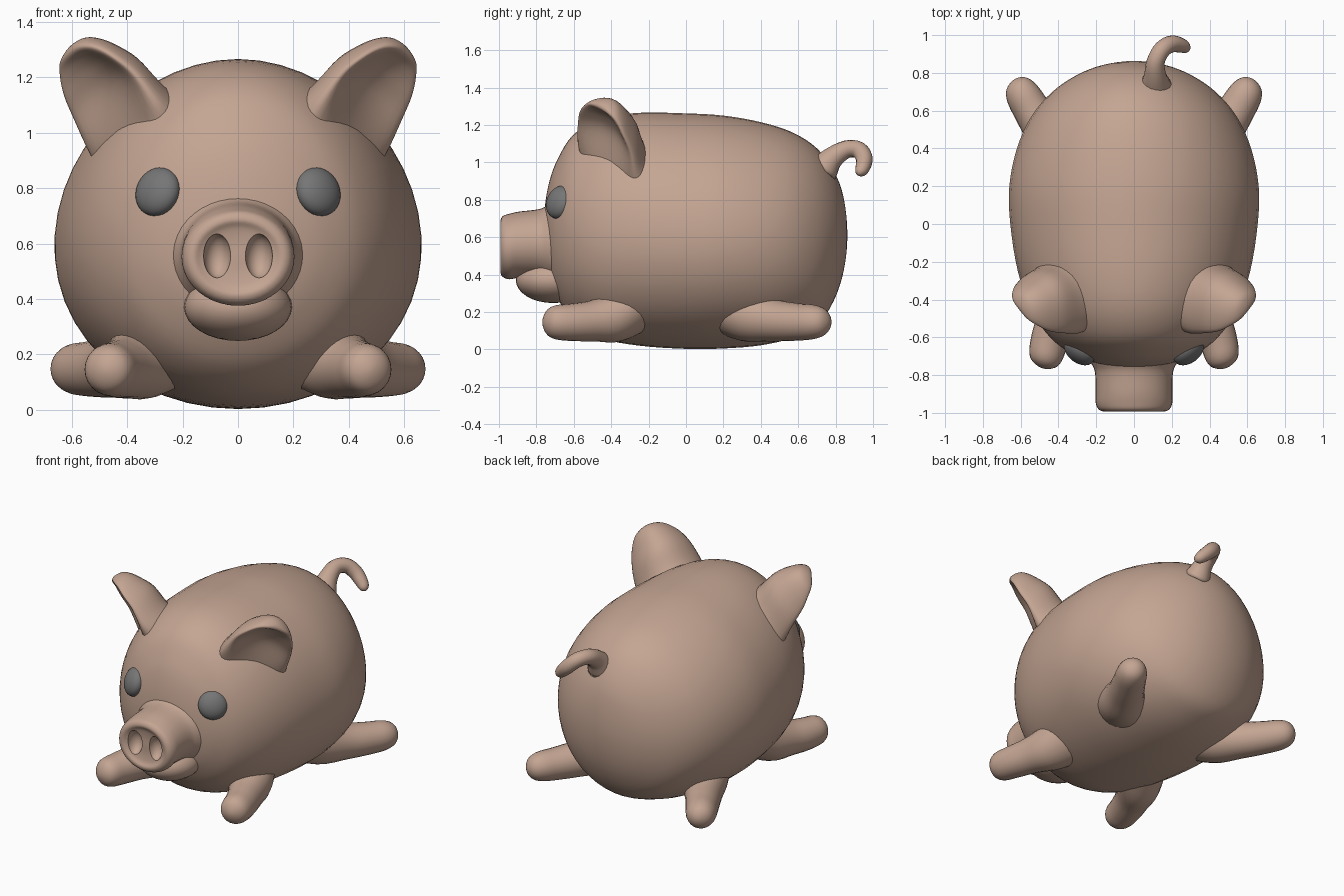
import bpy, bmesh, math
from mathutils import Vector, Matrix

cube = bpy.data.objects.get("Cube")
if cube:
    bpy.data.objects.remove(cube, do_unlink=True)


def make_material(name, colour):
    mat = bpy.data.materials.new(name)
    mat.use_nodes = True
    mat.diffuse_color = (*colour, 1)
    mat.node_tree.nodes["Principled BSDF"].inputs["Base Color"].default_value = (*colour, 1)
    return mat


skin = make_material("dusty pink skin", (0.55, 0.375, 0.29))
grey = make_material("grey eye", (0.18, 0.18, 0.18))


def add_object(name, bm, mat):
    bmesh.ops.recalc_face_normals(bm, faces=bm.faces[:])
    mesh = bpy.data.meshes.new(name)
    bm.to_mesh(mesh)
    bm.free()
    mesh.materials.append(mat)
    obj = bpy.data.objects.new(name, mesh)
    bpy.context.collection.objects.link(obj)
    mesh.shade_smooth()
    return obj


def resample(stations, steps):
    """Smooth spline through stations (x, y, z, radius_u, radius_v, bend)."""
    def ghost(end, inner):
        if end[3] < 0.01:           # closed pole: mirror the radii for a round tip
            return [*inner[:3], -inner[3], -inner[4], inner[5]]
        return [2 * a - b for a, b in zip(end, inner)]
    pts = [ghost(stations[0], stations[1]), *stations, ghost(stations[-1], stations[-2])]
    out = []
    for p0, p1, p2, p3 in zip(pts, pts[1:], pts[2:], pts[3:]):
        for i in range(steps):
            t = i / steps
            out.append([b + t / 2 * (c - a + t * (2 * a - 5 * b + 4 * c - d
                        + t * (3 * (b - c) + d - a)))
                        for a, b, c, d in zip(p0, p1, p2, p3)])
    return out + [list(stations[-1])]


def loft(name, stations, u=None, v=None, sides=24, steps=4, mirror=1, sag=0):
    """Skin of rings; bend cups a ring towards -v, sag makes it wider below."""
    rings = resample(stations, steps)
    centres = [Vector(r[:3]) for r in rings]
    bm = bmesh.new()
    skins = []
    for i, (c, r) in enumerate(zip(centres, rings)):
        if u is None:
            tangent = (centres[min(i + 1, len(rings) - 1)] - centres[max(i - 1, 0)]).normalized()
            side = tangent.cross(Vector((0, 0, 1))).normalized()
            up = side.cross(tangent)
        else:
            side, up = Vector(u).normalized(), Vector(v).normalized()
        ring = []
        for k in range(sides):
            a = math.tau * k / sides
            across = r[3] * math.cos(a) * (1 - sag * math.sin(a))
            p = c + side * across + up * (r[4] * math.sin(a) - r[5] * math.cos(a) ** 2)
            ring.append(bm.verts.new((p.x * mirror, p.y, p.z)))
        skins.append(ring)
    for a, b in zip(skins, skins[1:]):
        for k in range(sides):
            j = (k + 1) % sides
            bm.faces.new((a[k], a[j], b[j], b[k]))
    bm.faces.new(skins[0])
    bm.faces.new(skins[-1])
    bmesh.ops.remove_doubles(bm, verts=bm.verts[:], dist=0.0005)
    return add_object(name, bm, skin)


def ellipsoid(name, centre, radii, mat, turn=Matrix()):
    bm = bmesh.new()
    bmesh.ops.create_uvsphere(bm, u_segments=32, v_segments=16, radius=1)
    bm.transform(Matrix.Translation(centre) @ turn @ Matrix.Diagonal((*radii, 1)))
    return add_object(name, bm, mat)


X, Z = (1, 0, 0), (0, 0, 1)

# Body: y, half width, bottom, top
profile = [(-0.76, 0, 0.62, 0.62), (-0.755, 0.11, 0.5, 0.76), (-0.73, 0.22, 0.38, 0.9),
           (-0.685, 0.33, 0.27, 1.02), (-0.6, 0.445, 0.15, 1.15), (-0.45, 0.545, 0.06, 1.235),
           (-0.25, 0.615, 0.02, 1.265), (0, 0.655, 0.003, 1.262), (0.2, 0.66, 0.005, 1.25),
           (0.4, 0.62, 0.022, 1.215), (0.57, 0.543, 0.062, 1.16), (0.7, 0.432, 0.125, 1.075),
           (0.79, 0.3, 0.26, 0.955), (0.843, 0.16, 0.42, 0.81), (0.863, 0, 0.61, 0.61)]
loft("body", [(0, y, (lo + hi) / 2, w, (hi - lo) / 2, 0) for y, w, lo, hi in profile],
     X, Z, sides=48, sag=0.06)

# Snout: y, centre height, half width, half height; dished disc with a soft rim
muzzle = [(-0.66, 0.565, 0.27, 0.25), (-0.74, 0.565, 0.225, 0.205), (-0.79, 0.565, 0.206, 0.184),
          (-0.89, 0.56, 0.203, 0.177), (-0.945, 0.55, 0.203, 0.175), (-0.98, 0.55, 0.188, 0.162),
          (-0.992, 0.55, 0.16, 0.135), (-0.978, 0.55, 0.125, 0.105), (-0.97, 0.55, 0.065, 0.055),
          (-0.97, 0.55, 0, 0)]
snout = loft("snout", [(0, y, z, w, h, 0) for y, z, w, h in muzzle], X, Z, sides=40)

# Nostrils hollowed out of the disc
for side, label in ((1, "left"), (-1, "right")):
    cutter = ellipsoid(label + "_nostril_cutter", (0.075 * side, -0.985, 0.555),
                       (0.05, 0.065, 0.08), skin)
    cutter.hide_render = True
    cutter.hide_set(True)
    cut = snout.modifiers.new(label + "_nostril", "BOOLEAN")
    cut.operation = "DIFFERENCE"
    cut.solver = "EXACT"
    cut.object = cutter
bpy.context.view_layer.objects.active = snout
snout.select_set(True)
for cut in list(snout.modifiers):
    cutter = cut.object
    bpy.ops.object.modifier_apply(modifier=cut.name)
    bpy.data.objects.remove(cutter, do_unlink=True)
bpy.ops.object.shade_smooth_by_angle(angle=math.radians(50))

# Lower lip
ellipsoid("lower_lip", (0, -0.71, 0.37), (0.195, 0.2, 0.122), skin)

# Paired parts: legs and ears run from inside the body to a round tip
front_leg = [(0.2, -0.18, 0.32, 0.2), (0.33, -0.35, 0.19, 0.148), (0.4, -0.49, 0.155, 0.112),
             (0.445, -0.61, 0.145, 0.1), (0.468, -0.7, 0.145, 0.09), (0.478, -0.745, 0.145, 0.06),
             (0.482, -0.765, 0.145, 0)]
hind_leg = [(0.18, 0.12, 0.32, 0.2), (0.34, 0.3, 0.2, 0.155), (0.45, 0.46, 0.158, 0.115),
            (0.535, 0.595, 0.147, 0.1), (0.592, 0.69, 0.147, 0.09), (0.622, 0.745, 0.147, 0.06),
            (0.63, 0.768, 0.147, 0)]
ear = [(0.33, -0.33, 1.0, 0.235, 0.15, 0.06), (0.375, -0.35, 1.09, 0.222, 0.11, 0.09),
       (0.435, -0.355, 1.205, 0.2, 0.075, 0.11), (0.495, -0.38, 1.265, 0.168, 0.058, 0.095),
       (0.548, -0.405, 1.298, 0.125, 0.05, 0.06), (0.588, -0.427, 1.31, 0.075, 0.04, 0.025),
       (0.605, -0.44, 1.313, 0, 0, 0)]
ear_normal = Vector((0.24, -0.14, 0.31)).cross(Vector((0.2, 0.26, -0.15)))
eye_turn = Vector((0.58, -0.74, 0.3)).to_track_quat("Z", "Y").to_matrix().to_4x4()
flip = Matrix.Diagonal((-1, 1, 1, 1))

for side, label in ((1, "left"), (-1, "right")):
    loft(label + "_front_leg", [(*p, p[3], 0) for p in front_leg],
         (0.95, 0.27, 0), Z, mirror=side)
    loft(label + "_hind_leg", [(*p, p[3], 0) for p in hind_leg],
         (0.86, -0.5, 0), Z, mirror=side)
    loft(label + "_ear", ear, (0.2, 0.26, -0.15), ear_normal, sides=32, mirror=side)
    turn = eye_turn if side > 0 else flip @ eye_turn
    ellipsoid(label + "_eye", (0.29 * side, -0.675, 0.787), (0.091, 0.091, 0.056), grey, turn)

# Curled tail
tail = [(0.115, 0.73, 0.96, 0.085), (0.112, 0.785, 1.025, 0.06), (0.115, 0.86, 1.07, 0.048),
        (0.15, 0.925, 1.065, 0.046), (0.2, 0.953, 1.02, 0.045), (0.25, 0.945, 0.972, 0.039),
        (0.278, 0.93, 0.945, 0.027), (0.288, 0.924, 0.933, 0)]
loft("tail", [(*p, p[3], 0) for p in tail], sides=16)
